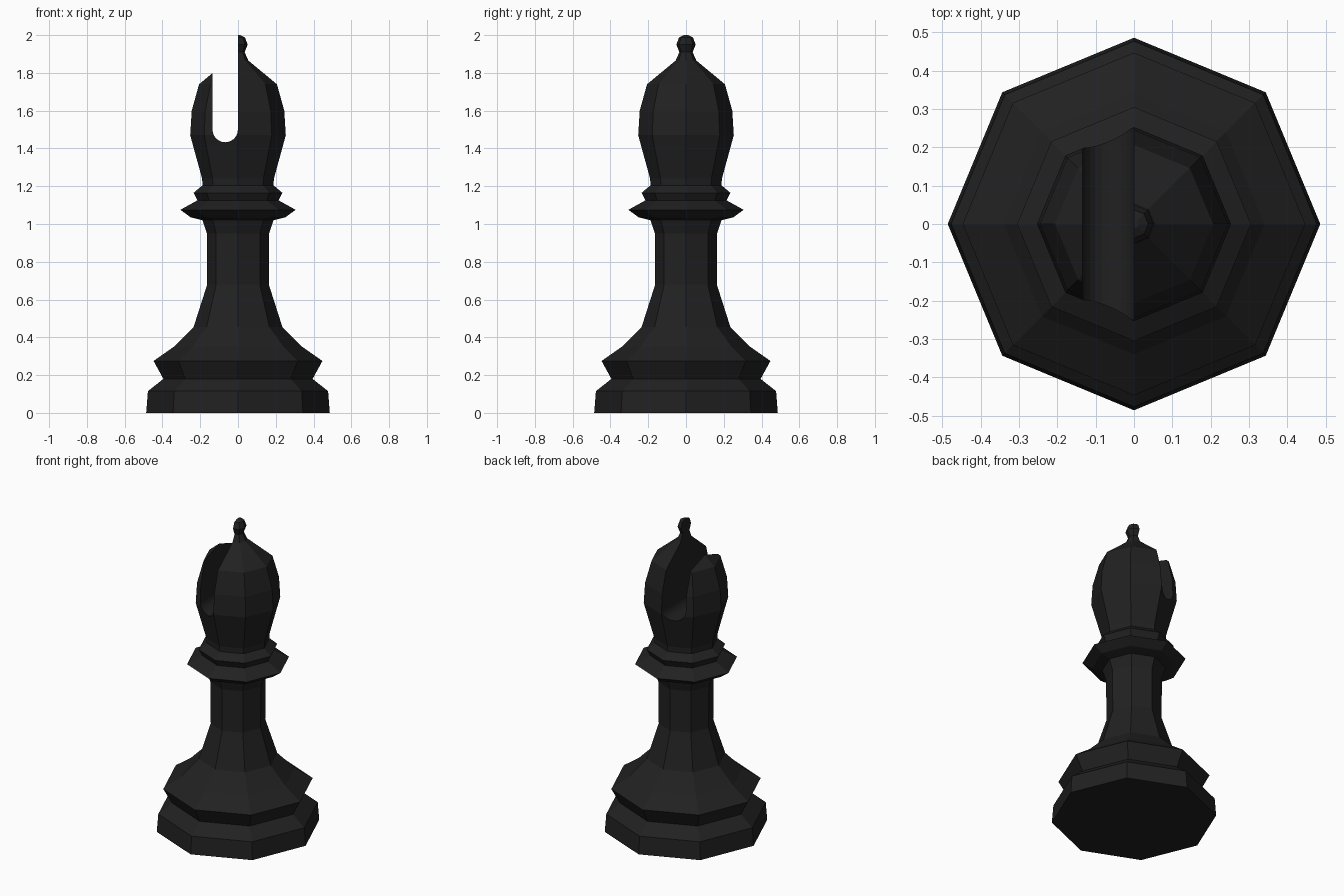
import bpy, bmesh, math

if "Cube" in bpy.data.objects:
    bpy.data.objects.remove(bpy.data.objects["Cube"])

black = bpy.data.materials.new("black")
black.diffuse_color = (0.015, 0.015, 0.015, 1)
black.use_nodes = True
black.node_tree.nodes["Principled BSDF"].inputs["Base Color"].default_value = black.diffuse_color


def new_object(name, bm):
    bmesh.ops.recalc_face_normals(bm, faces=bm.faces)
    mesh = bpy.data.meshes.new(name)
    bm.to_mesh(mesh)
    bm.free()
    mesh.materials.append(black)
    ob = bpy.data.objects.new(name, mesh)
    bpy.context.collection.objects.link(ob)
    return ob


def lathe(name, profile, sides=8):
    """Closed turned solid from (radius, height) points."""
    bm = bmesh.new()
    rings = []
    for r, z in profile:
        rings.append([bm.verts.new((r * math.cos(2 * math.pi * i / sides),
                                    r * math.sin(2 * math.pi * i / sides), z))
                      for i in range(sides)])
    for a, b in zip(rings, rings[1:]):
        for i in range(sides):
            j = (i + 1) % sides
            bm.faces.new((a[i], a[j], b[j], b[i]))
    bm.faces.new(rings[0])
    bm.faces.new(rings[-1])
    return new_object(name, bm)


# Turned body: foot, stem, collar, head and finial
body = lathe("bishop_body", [
    (0.486, 0), (0.477, 0.115), (0.395, 0.18), (0.447, 0.275),
    (0.34, 0.35), (0.235, 0.455), (0.163, 0.68), (0.165, 0.95),
    (0.188, 1.02), (0.25, 1.035), (0.305, 1.075), (0.215, 1.125),
    (0.235, 1.165), (0.188, 1.205), (0.19, 1.24), (0.253, 1.47),
    (0.245, 1.6), (0.206, 1.74), (0.055, 1.865), (0.035, 1.91),
    (0.051, 1.95), (0.037, 1.988), (0.012, 2.0)])

# Round-bottomed slot cutter, running front to back through the head
left, right, floor = -0.135, -0.0005, 1.5
radius, mid = (right - left) / 2, (left + right) / 2
outline = [(right, 2.2), (left, 2.2)]
for i in range(13):
    a = math.pi + math.pi * i / 12
    outline.append((mid + radius * math.cos(a), floor + radius * math.sin(a)))
bm = bmesh.new()
face = bm.faces.new([bm.verts.new((x, -0.4, z)) for x, z in outline])
ext = bmesh.ops.extrude_face_region(bm, geom=[face], use_keep_orig=True)
bmesh.ops.translate(bm, vec=(0, 0.8, 0),
                    verts=[g for g in ext["geom"] if isinstance(g, bmesh.types.BMVert)])
cutter = new_object("slot_cutter", bm)
cutter.hide_render = True

# Cut the slot, then discard the cutter
cut = body.modifiers.new("slot", 'BOOLEAN')
cut.operation = 'DIFFERENCE'
cut.solver = 'EXACT'
cut.object = cutter
bpy.context.view_layer.objects.active = body
bpy.ops.object.modifier_apply(modifier=cut.name)
bpy.data.objects.remove(cutter)
